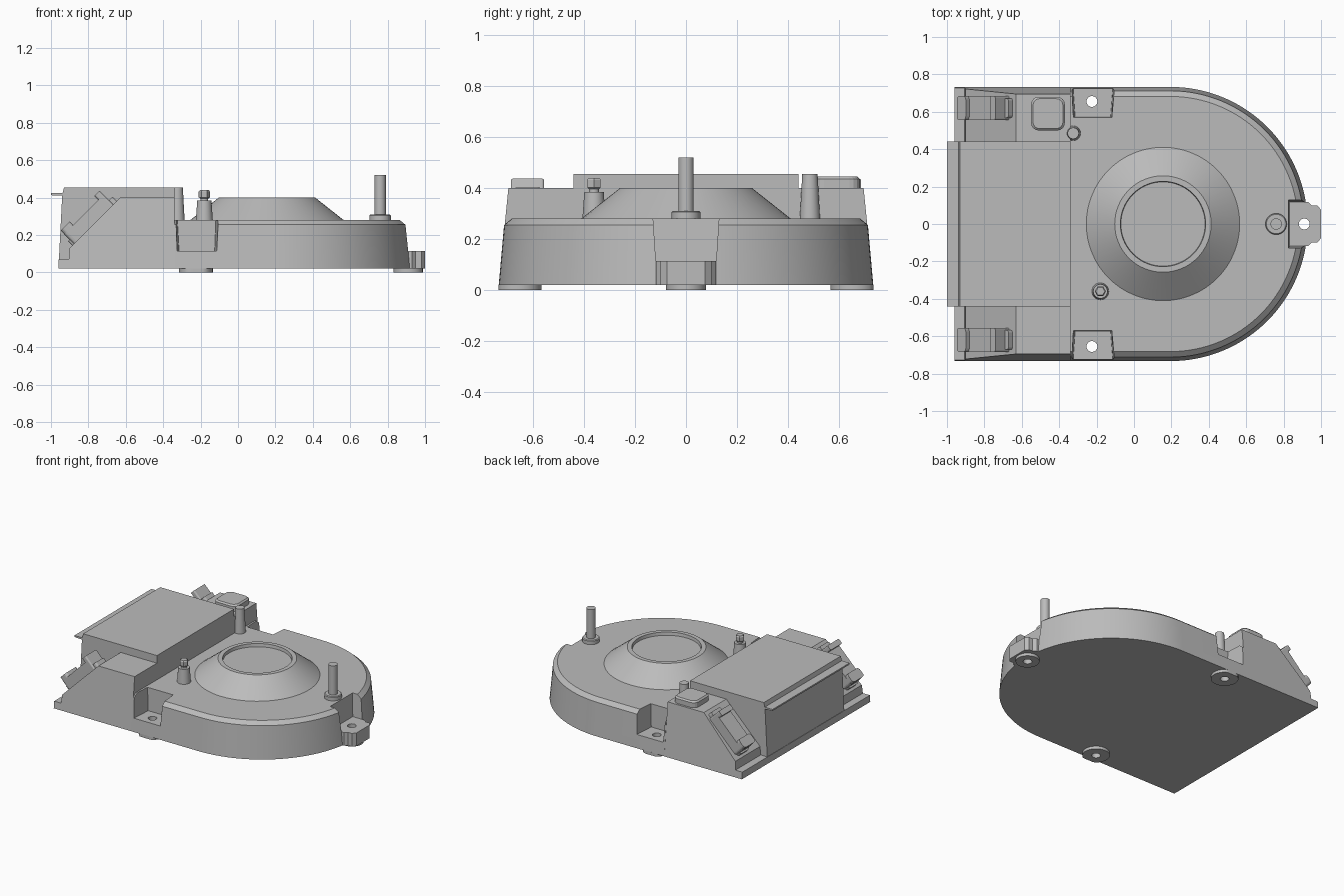
import bpy, bmesh, math
from mathutils import Matrix, Vector

cube = bpy.data.objects.get("Cube")
if cube:
    bpy.data.objects.remove(cube, do_unlink=True)

grey = bpy.data.materials.new("plain grey")
grey.use_nodes = True
GREY = (0.5, 0.5, 0.5, 1)
grey.diffuse_color = GREY
grey.node_tree.nodes["Principled BSDF"].inputs["Base Color"].default_value = GREY


def loft(name, loops, matrix=None):
    """Skin a stack of equal-length loops and cap both ends."""
    bm = bmesh.new()
    rings = [[bm.verts.new(p) for p in loop] for loop in loops]
    n = len(rings[0])
    for a, b in zip(rings, rings[1:]):
        for i in range(n):
            j = (i + 1) % n
            bm.faces.new((a[i], a[j], b[j], b[i]))
    bm.faces.new(rings[0][::-1])
    bm.faces.new(rings[-1])
    bmesh.ops.recalc_face_normals(bm, faces=bm.faces)
    if matrix:
        bm.transform(matrix)
    mesh = bpy.data.meshes.new(name)
    bm.to_mesh(mesh)
    bm.free()
    mesh.materials.append(grey)
    ob = bpy.data.objects.new(name, mesh)
    bpy.context.collection.objects.link(ob)
    return ob


def lathe(name, x, y, profile, n=32):
    return loft(name, [[(x + r * math.cos(math.tau * i / n), y + r * math.sin(math.tau * i / n), z)
                        for i in range(n)] for r, z in profile])


def at(points, z):
    return [(x, y, z) for x, y in points]


def rounded(x0, x1, y0, y1, r, steps=4):
    pts = []
    for k, (cx, cy) in enumerate(((x1 - r, y1 - r), (x0 + r, y1 - r), (x0 + r, y0 + r), (x1 - r, y0 + r))):
        for i in range(steps + 1):
            a = math.pi / 2 * (k + i / steps)
            pts.append((cx + r * math.cos(a), cy + r * math.sin(a)))
    return pts


def cut(ob, cutters):
    for c in cutters:
        m = ob.modifiers.new("cut", 'BOOLEAN')
        m.operation = 'DIFFERENCE'
        m.solver = 'EXACT'
        m.object = c
    bpy.context.view_layer.objects.active = ob
    for m in list(ob.modifiers):
        bpy.ops.object.modifier_apply(modifier=m.name)


def smooth(ob):
    bpy.ops.object.select_all(action='DESELECT')
    ob.select_set(True)
    bpy.context.view_layer.objects.active = ob
    bpy.ops.object.shade_smooth_by_angle(angle=math.radians(28))


# Rounded main housing with a tapered wall and chamfered rim
def d_shape(w, n=64):
    arc = [(0.195 + w * math.cos(a), w * math.sin(a))
           for a in (math.pi * (i / n - 0.5) for i in range(n + 1))]
    return [(-0.34, -w)] + arc + [(-0.34, w)]


housing = loft("main_housing", [at(d_shape(w), z) for w, z in
                                ((0.733, 0.02), (0.712, 0.255), (0.682, 0.28))])

# Mounting pockets and screw holes
cutters, screw_holes = [], []
for s in (1, -1):
    floor = [(-0.33, s * 0.8), (-0.315, s * 0.575), (-0.125, s * 0.575), (-0.108, s * 0.8)]
    top = [(-0.337, s * 0.8), (-0.325, s * 0.57), (-0.118, s * 0.57), (-0.097, s * 0.8)]
    cutters.append(loft("pocket_cutter", [at(floor, 0.115), at(top, 0.3)]))
    screw_holes.append(lathe("hole_cutter", -0.225, s * 0.655, ((0.029, -0.1), (0.029, 0.2))))
end_low = [(0.835, -0.118), (1.1, -0.118), (1.1, 0.118), (0.835, 0.118)]
end_high = [(0.825, -0.13), (1.1, -0.13), (1.1, 0.13), (0.825, 0.13)]
cutters.append(loft("pocket_cutter", [at(end_low, 0.115), at(end_high, 0.3)]))
screw_holes.append(lathe("hole_cutter", 0.91, 0, ((0.029, -0.1), (0.029, 0.2))))
cut(housing, cutters + screw_holes)

# End mounting ear
half = [(1.0, 0.075), (0.98, 0.1), (0.95, 0.1), (0.93, 0.118), (0.84, 0.118)]
ear = loft("end_mounting_ear", [at(half + [(x, -y) for x, y in half[::-1]], z) for z in (0.02, 0.115)])
cut(ear, screw_holes)

# Feet under each screw hole, trimmed at the housing edge
feet = []
for name, x, y, r in (("left_foot", -0.225, 0.655, 0.09), ("right_foot", -0.225, -0.655, 0.09),
                      ("end_foot", 0.91, 0, 0.078)):
    ring = [(x + r * math.cos(math.tau * i / 32),
             max(-0.733, min(0.733, y + r * math.sin(math.tau * i / 32)))) for i in range(32)]
    foot = loft(name, [at(ring, 0), at(ring, 0.022)])
    cut(foot, screw_holes)
    feet.append(foot)
for c in cutters + screw_holes:
    bpy.data.objects.remove(c, do_unlink=True)


# Connector housing with sloped shoulders and tapered sides
shoulder = [(-0.96, 0.02), (-0.96, 0.07), (-0.905, 0.07), (-0.9, 0.13),
            (-0.63, 0.4), (-0.34, 0.4), (-0.34, 0.02)]
loft("shoulder_block", [[(x, s * (0.733 - 0.1 * (z - 0.02)), z) for x, z in shoulder] for s in (-1, 1)])

# Raised centre block with a thin overhanging lip
centre = [(-0.96, 0.02), (-0.94, 0.41), (-1.0, 0.413), (-1.0, 0.424),
          (-0.938, 0.424), (-0.93, 0.455), (-0.34, 0.455), (-0.34, 0.02)]
loft("centre_block", [[(x, s * 0.44, z) for x, z in centre] for s in (-1, 1)])

# Sloped connectors, one on each shoulder
for s, side in ((1, "left"), (-1, "right")):
    m = Matrix.Translation(Vector((-0.765, s * 0.62, 0.265))) @ Matrix.Rotation(-math.pi / 4, 4, 'Y')
    for part, x0, x1, w, h, r in (("plate", -0.172, 0.165, 0.052, 0.032, 0.015),
                                  ("body", -0.16, 0.138, 0.065, 0.073, 0.02),
                                  ("lower_latch", -0.158, -0.09, 0.065, 0.1, 0.02),
                                  ("upper_latch", 0.1, 0.138, 0.065, 0.105, 0.01)):
        pts = rounded(x0, x1, -w, w, r)
        loft(f"{side}_connector_{part}", [at(pts, -0.02), at(pts, h)], m)

# Rounded cap on the left shoulder
loft("shoulder_cap", [at(rounded(-0.55, -0.37, 0.5, 0.68, 0.04), 0.39),
                      at(rounded(-0.55, -0.37, 0.5, 0.68, 0.04), 0.435),
                      at(rounded(-0.54, -0.38, 0.51, 0.67, 0.035), 0.445)])

# Central cone with a shallow dished top
cone = lathe("central_cone", 0.155, 0, ((0.412, 0.275), (0.41, 0.28), (0.258, 0.4),
                                        (0.228, 0.4), (0.225, 0.378)), 64)
# Posts and pins
pins = [
    lathe("tall_pin", 0.76, 0, ((0.057, 0.27), (0.057, 0.305), (0.052, 0.31), (0.03, 0.31), (0.03, 0.52))),
    lathe("tapered_post", -0.325, 0.485, ((0.04, 0.27), (0.03, 0.455))),
    lathe("nozzle_post", -0.18, -0.36, ((0.046, 0.27), (0.038, 0.385), (0.02, 0.385), (0.02, 0.4))),
]
lathe("nozzle_tip", -0.18, -0.36, ((0.022, 0.395), (0.03, 0.402), (0.03, 0.432), (0.024, 0.44)), 6)
for ob in [housing, ear, cone] + feet + pins:
    smooth(ob)
